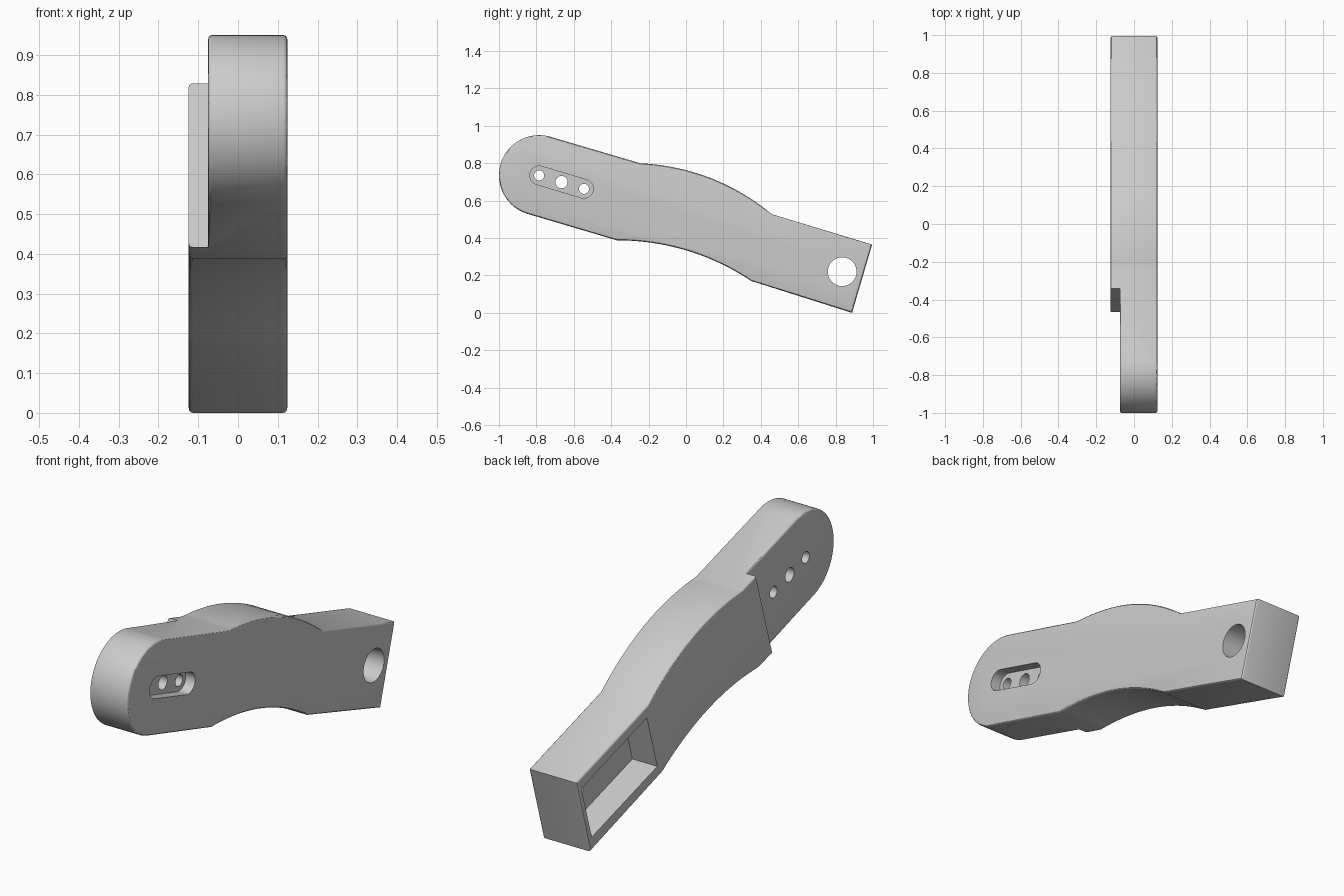
import bpy, bmesh, math
from mathutils import Vector

if "Cube" in bpy.data.objects:
    bpy.data.objects.remove(bpy.data.objects["Cube"], do_unlink=True)

TILT = math.radians(-16.7)
AXIS = Vector((math.cos(TILT), math.sin(TILT)))   # along the arm, toward the square end
UP = Vector((-AXIS.y, AXIS.x))                    # across the arm
HALF = 0.124                                      # half thickness
HEAD_BACK = -0.075                                # back face of the thinner head
HEAD = Vector((-0.785, 0.735))                    # centre of the rounded head
STEP = Vector((-0.405, 0.62))                     # where the thickness steps
CORNER = Vector((0.995, 0.365))                   # top corner of the square end

grey = bpy.data.materials.new("plain_grey")
grey.use_nodes = True
grey.diffuse_color = (0.6, 0.6, 0.6, 1)
grey.node_tree.nodes["Principled BSDF"].inputs["Base Color"].default_value = (0.6, 0.6, 0.6, 1)


def arc(centre, radius, start, end, steps):
    return [centre + radius * (AXIS * math.cos(t) + UP * math.sin(t))
            for t in (start + (end - start) * i / steps for i in range(steps + 1))]


def scoop(p, q, sag, steps=20):
    """Shallow curve from p to q, pushed sideways by sag."""
    chord = q - p
    mid = (p + q) / 2 + Vector((-chord.y, chord.x)).normalized() * 2 * sag
    return [p.lerp(mid, i / steps).lerp(mid.lerp(q, i / steps), i / steps)
            for i in range(steps + 1)]


def rectangle(centre, length, width):
    return [centre + AXIS * sx * length / 2 + UP * sy * width / 2
            for sx, sy in ((-1, -1), (1, -1), (1, 1), (-1, 1))]


def prism(name, outline, x0, x1):
    """Extrude a side outline (y, z) from x0 to x1."""
    bm = bmesh.new()
    face = bm.faces.new([bm.verts.new((x0, p.x, p.y)) for p in outline])
    side = bmesh.ops.extrude_face_region(bm, geom=[face])["geom"]
    bmesh.ops.translate(bm, vec=(x1 - x0, 0, 0),
                        verts=[v for v in side if isinstance(v, bmesh.types.BMVert)])
    bmesh.ops.recalc_face_normals(bm, faces=bm.faces)
    mesh = bpy.data.meshes.new(name)
    bm.to_mesh(mesh)
    bm.free()
    obj = bpy.data.objects.new(name, mesh)
    bpy.context.collection.objects.link(obj)
    mesh.materials.append(grey)
    return obj


def cut(target, name, outline, x0, x1):
    cutter = prism(name, outline, x0, x1)
    cutter.hide_render = True
    mod = target.modifiers.new(name, 'BOOLEAN')
    mod.operation, mod.solver, mod.object = 'DIFFERENCE', 'EXACT', cutter
    bpy.context.view_layer.objects.active = target
    bpy.ops.object.modifier_apply(modifier=name)
    bpy.data.objects.remove(cutter, do_unlink=True)


# Arm body: round head, scooped waist, square end
outline = arc(HEAD, 0.215, math.pi / 2, math.pi * 1.5, 40)
outline += scoop(Vector((-0.37, 0.388)), Vector((0.35, 0.17)), 0.056)
outline += [Vector((0.888, 0.0)), CORNER]
outline += scoop(Vector((0.46, 0.527)), Vector((-0.245, 0.80)), -0.062)
arm = prism("arm_body", outline, -HALF, HALF)

# Thin the head behind the step
cut(arm, "head_step", rectangle(STEP - AXIS, 2, 2), -1, HEAD_BACK)

# Soften the outer rims, leaving the step crisp
bm = bmesh.new()
bm.from_mesh(arm.data)
rims = []
for e in bm.edges:
    if len(e.link_faces) != 2 or not e.is_convex:
        continue
    flat = [abs(f.normal.x) > 0.9 for f in e.link_faces]
    mid = (e.verts[0].co + e.verts[1].co) / 2
    at_step = mid.x < 0 and abs((Vector((mid.y, mid.z)) - STEP).dot(AXIS)) < 0.005
    if flat[0] != flat[1] and not at_step:
        rims.append(e)
bmesh.ops.bevel(bm, geom=rims, offset=0.01, segments=3, profile=0.5, affect='EDGES')
bm.to_mesh(arm.data)
bm.free()

# Recessed slot on the outer face, with three small through holes
last = HEAD + AXIS * 0.25
slot = arc(HEAD, 0.05, math.pi / 2, math.pi * 1.5, 16) + arc(last, 0.05, -math.pi / 2, math.pi / 2, 16)
cut(arm, "slot", slot, HALF - 0.05, 1)
for i, radius in enumerate((0.027, 0.033, 0.027)):
    hole = arc(HEAD + AXIS * 0.125 * i, radius, 0, math.tau, 24)[:-1]
    cut(arm, "small_hole", hole, -1, 1)

# Rectangular pocket in the back of the square end, and its round opening
cut(arm, "pocket", rectangle(CORNER - AXIS * 0.28 - UP * 0.185, 0.51, 0.27), -1, 0.006)
cut(arm, "large_hole", arc(Vector((0.835, 0.22)), 0.077, 0, math.tau, 40)[:-1], -1, 1)

bpy.ops.object.select_all(action='DESELECT')
arm.select_set(True)
bpy.context.view_layer.objects.active = arm
bpy.ops.object.shade_smooth_by_angle(angle=math.radians(30))
